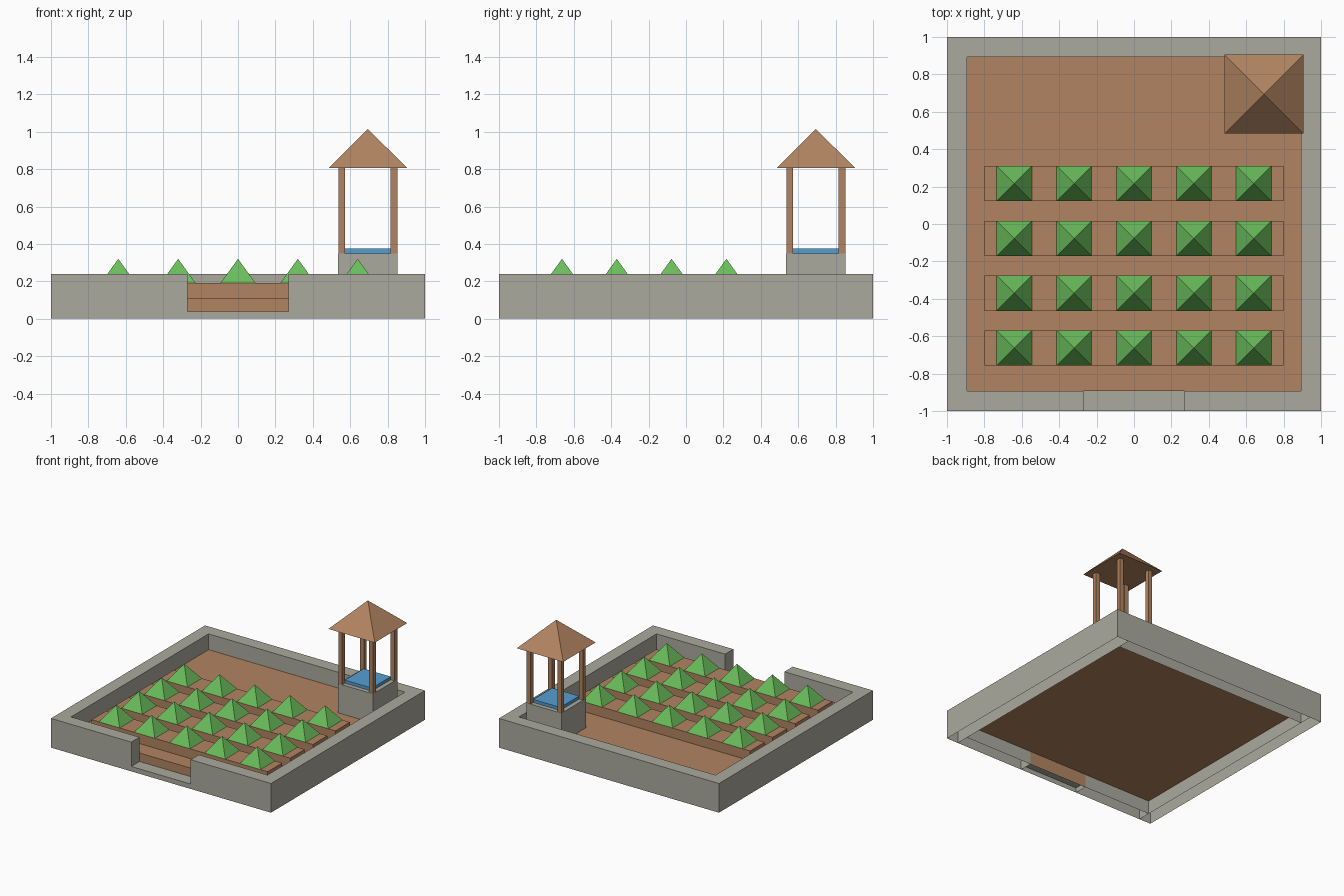
import bpy
import bmesh

old = bpy.data.objects.get("Cube")
if old:
    bpy.data.objects.remove(old, do_unlink=True)


def make_material(name, rgb):
    """Flat material from display colour values."""
    col = [(c / 255 / 12.92) if c < 11 else ((c / 255 + 0.055) / 1.055) ** 2.4 for c in rgb]
    mat = bpy.data.materials.new(name)
    mat.use_nodes = True
    mat.diffuse_color = (*col, 1)
    bsdf = mat.node_tree.nodes["Principled BSDF"]
    bsdf.inputs["Base Color"].default_value = (*col, 1)
    bsdf.inputs["Roughness"].default_value = 0.9
    return mat


stone = make_material("stone grey", (171, 170, 159))
wood = make_material("earth brown", (178, 132, 97))
leaf = make_material("leaf green", (107, 190, 92))
water = make_material("water blue", (86, 158, 210))


def finish(name, bm, mat):
    bmesh.ops.recalc_face_normals(bm, faces=bm.faces)
    mesh = bpy.data.meshes.new(name)
    bm.to_mesh(mesh)
    bm.free()
    mesh.materials.append(mat)
    obj = bpy.data.objects.new(name, mesh)
    bpy.context.collection.objects.link(obj)
    return obj


def box(name, x, y, z, mat, open_bottom=False):
    """Box between (min, max) pairs, optionally hollow from below."""
    bm = bmesh.new()
    bmesh.ops.create_cube(bm, size=1)
    for v in bm.verts:
        v.co = [r[0] + (c + 0.5) * (r[1] - r[0]) for c, r in zip(v.co, (x, y, z))]
    bmesh.ops.recalc_face_normals(bm, faces=bm.faces)
    if open_bottom:
        low = [f for f in bm.faces if f.normal.z < -0.9]
        bmesh.ops.delete(bm, geom=low, context='FACES_ONLY')
    return finish(name, bm, mat)


def pyramid(name, cx, cy, half, z, mat):
    bm = bmesh.new()
    base = [bm.verts.new((cx + sx * half, cy + sy * half, z[0]))
            for sx, sy in ((-1, -1), (1, -1), (1, 1), (-1, 1))]
    tip = bm.verts.new((cx, cy, z[1]))
    bm.faces.new(base[::-1])
    for i in range(4):
        bm.faces.new((base[i], base[(i + 1) % 4], tip))
    return finish(name, bm, mat)


def quad(name, corners, mat):
    bm = bmesh.new()
    bm.faces.new([bm.verts.new(c) for c in corners])
    return finish(name, bm, mat)


# Enclosure walls, hollow underneath, with a gateway in the front
INNER, WALL_TOP, GATE, SOIL = 0.893, 0.24, 0.27, 0.11
wall_z = (0, WALL_TOP)
front_y = (-1, -INNER)
box("left_wall", (INNER, 1), (-1, 1), wall_z, stone, True)
box("right_wall", (-1, -INNER), (-1, 1), wall_z, stone, True)
box("back_wall", (-INNER, INNER), (INNER, 1), wall_z, stone, True)
box("front_wall_left", (GATE, INNER), front_y, wall_z, stone, True)
box("front_wall_right", (-INNER, -GATE), front_y, wall_z, stone, True)
box("gate_sill", (-GATE, GATE), front_y, (0, 0.04), stone, True)

# Soil surface and the step up from the gateway
quad("soil", [(-INNER, -INNER, SOIL), (INNER, -INNER, SOIL),
              (INNER, INNER, SOIL), (-INNER, INNER, SOIL)], wood)
step_y = -INNER + 0.001
quad("soil_step", [(-GATE, step_y, 0), (GATE, step_y, 0),
                   (GATE, step_y, SOIL), (-GATE, step_y, SOIL)], wood)

# Raised beds with a row of plants on each
BED_TOP, HALF = 0.19, 0.094
for row in range(4):
    cy = 0.216 - row * 0.293
    box(f"bed_{row + 1}", (-0.8, 0.8), (cy - HALF, cy + HALF), (SOIL, BED_TOP), wood, True)
    for col in range(5):
        pyramid(f"plant_{row + 1}_{col + 1}", (col - 2) * 0.32, cy, HALF,
                (BED_TOP, 0.32), leaf)

# Well: stone base, water, four posts and a pointed roof
C, BASE_TOP, EAVES = 0.694, 0.35, 0.805


def span(half, offset=0):
    return (C + offset - half, C + offset + half)


box("well_base", span(0.159), span(0.159), (SOIL, BASE_TOP), stone, True)
box("well_water", span(0.123), span(0.123), (BASE_TOP - 0.005, 0.375), water)
for sx in (-1, 1):
    for sy in (-1, 1):
        side = ("front" if sy < 0 else "back") + ("_left" if sx > 0 else "_right")
        box(f"well_post_{side}", span(0.018, sx * 0.14), span(0.018, sy * 0.14),
            (BASE_TOP, EAVES), wood)
pyramid("well_roof", C, C, 0.211, (EAVES, 1.015), wood)
